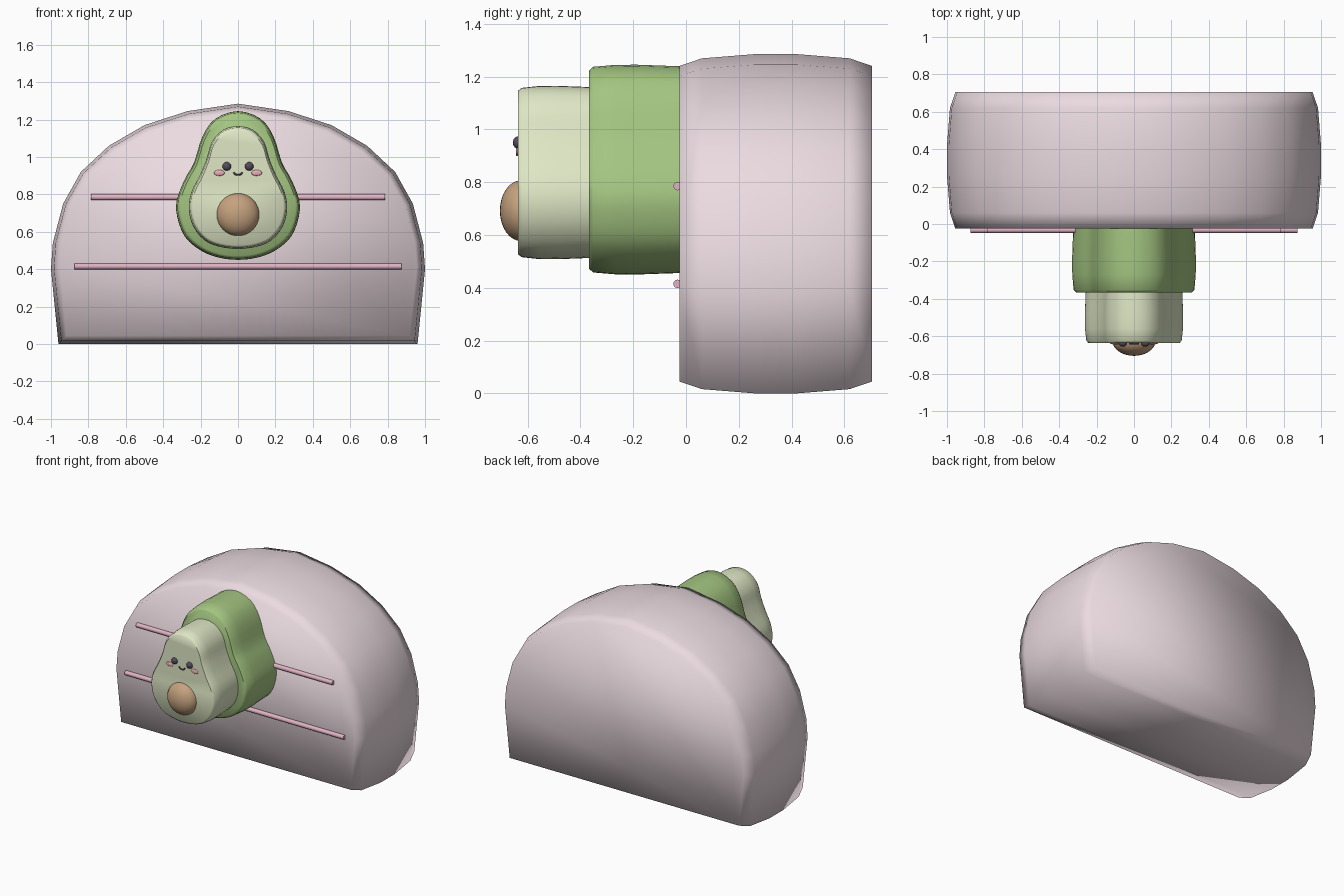
import bpy, bmesh, math
from mathutils import Vector

if "Cube" in bpy.data.objects:
    bpy.data.objects.remove(bpy.data.objects["Cube"])


def material(name, rgb):
    m = bpy.data.materials.new(name)
    m.diffuse_color = (*rgb, 1)
    m.use_nodes = True
    m.node_tree.nodes["Principled BSDF"].inputs["Base Color"].default_value = m.diffuse_color
    return m


PINK = material("pale_pink", (0.83, 0.71, 0.75))
ROSE = material("rose", (0.75, 0.45, 0.56))
GREEN = material("green", (0.37, 0.56, 0.22))
CREAM = material("pale_green", (0.74, 0.80, 0.56))
BROWN = material("brown", (0.56, 0.36, 0.21))
DARK = material("dark", (0.09, 0.07, 0.11))
BLUSH = material("blush", (0.85, 0.42, 0.48))


def finish(ob, name, mat, angle):
    ob.name = name
    ob.data.materials.append(mat)
    bpy.ops.object.select_all(action='DESELECT')
    ob.select_set(True)
    bpy.context.view_layer.objects.active = ob
    bpy.ops.object.shade_smooth_by_angle(angle=math.radians(angle))


def smooth_profile(points, steps):
    """Catmull-Rom through half-profile points, mirrored ends on the x=0 axis."""
    p = [Vector(q) for q in points]
    p = [Vector((-p[1].x, p[1].y))] + p + [Vector((-p[-2].x, p[-2].y))]
    out = []
    for a, b, c, d in zip(p, p[1:], p[2:], p[3:]):
        for i in range(steps):
            t = i / steps
            out.append(0.5 * (2 * b + (c - a) * t + (2 * a - 5 * b + 4 * c - d) * t**2
                              + (3 * b - a - 3 * c + d) * t**3))
    return [tuple(v) for v in out] + [points[-1]]


def loft(name, half, layers, mat, angle):
    """Mirror a half profile (x, z) and skin it through layers of (y, inset)."""
    outline = list(half) + [(-x, z) for x, z in reversed(half) if x > 1e-4]
    w = max(x for x, z in half)
    lo, hi = min(z for x, z in half), max(z for x, z in half)
    mid, h = (lo + hi) / 2, (hi - lo) / 2
    bm = bmesh.new()
    rings = [[bm.verts.new((x * (1 - d / w), y, mid + (z - mid) * (1 - d / h)))
              for x, z in outline] for y, d in layers]
    n = len(outline)
    for a, b in zip(rings, rings[1:]):
        for i in range(n):
            j = (i + 1) % n
            bm.faces.new((a[i], a[j], b[j], b[i]))
    bm.faces.new(rings[0])
    bm.faces.new(rings[-1])
    bmesh.ops.recalc_face_normals(bm, faces=bm.faces)
    me = bpy.data.meshes.new(name)
    bm.to_mesh(me)
    bm.free()
    ob = bpy.data.objects.new(name, me)
    bpy.context.collection.objects.link(ob)
    finish(ob, name, mat, angle)


def ellipsoid(name, loc, scale, mat, seg=20):
    bpy.ops.mesh.primitive_uv_sphere_add(segments=seg, ring_count=seg // 2, location=loc)
    ob = bpy.context.object
    ob.scale = scale
    finish(ob, name, mat, 60)


# Domed body with softly bulging rim
dome = [(0, 1.285), (0.27, 1.245), (0.5, 1.17), (0.69, 1.06), (0.84, 0.92),
        (0.935, 0.75), (0.99, 0.54), (1.0, 0.4), (0.96, 0)]
loft("body", dome,
     [(-0.025, 0.045), (0.06, 0.016), (0.26, 0), (0.42, 0), (0.62, 0.016), (0.705, 0.045)],
     PINK, 100)

# Fruit skin and flesh, stacked forward from the body
skin = [(0, 1.245), (0.12, 1.205), (0.19, 1.11), (0.235, 0.97), (0.285, 0.88),
        (0.327, 0.77), (0.325, 0.68), (0.285, 0.575), (0.2, 0.5), (0.1, 0.461), (0, 0.45)]
loft("fruit_skin", smooth_profile(skin, 3),
     [(-0.367, 0.022), (-0.352, 0.008), (-0.27, 0.001), (-0.19, 0), (-0.02, 0.006)], GREEN, 50)
flesh = [(0, 1.165), (0.08, 1.145), (0.14, 1.08), (0.168, 0.99), (0.205, 0.9),
         (0.25, 0.81), (0.263, 0.72), (0.24, 0.63), (0.18, 0.555), (0.1, 0.52), (0, 0.508)]
loft("fruit_flesh", smooth_profile(flesh, 3),
     [(-0.637, 0.02), (-0.624, 0.008), (-0.56, 0.001), (-0.49, 0), (-0.36, 0.005)], CREAM, 50)

# Stone
ellipsoid("fruit_stone", (0, -0.625, 0.692), (0.115, 0.08, 0.115), BROWN, 32)

# Eyes with highlights omitted, and cheeks
for side, s in (("left", -1), ("right", 1)):
    ellipsoid(side + "_eye", (0.06 * s, -0.637, 0.95), (0.023, 0.019, 0.023), DARK)
    ellipsoid(side + "_cheek", (0.1 * s, -0.637, 0.915), (0.028, 0.007, 0.016), BLUSH)

# Smile
curve = bpy.data.curves.new("smile", 'CURVE')
curve.dimensions = '3D'
curve.bevel_depth = 0.0045
curve.bevel_resolution = 2
curve.use_fill_caps = True
sp = curve.splines.new('POLY')
sp.points.add(8)
for i, pt in enumerate(sp.points):
    a = math.radians(200 + 140 * i / 8)
    pt.co = (0.025 * math.cos(a), -0.64, 0.926 + 0.022 * math.sin(a), 1)
curve.materials.append(DARK)
bpy.context.collection.objects.link(bpy.data.objects.new("smile", curve))

# Thin horizontal rods across the front
for name, z, half in (("upper_rod", 0.785, 0.785), ("lower_rod", 0.415, 0.875)):
    bpy.ops.mesh.primitive_cylinder_add(vertices=12, radius=0.016, depth=2 * half,
                                        location=(0, -0.032, z), rotation=(0, math.pi / 2, 0))
    finish(bpy.context.object, name, ROSE, 40)
